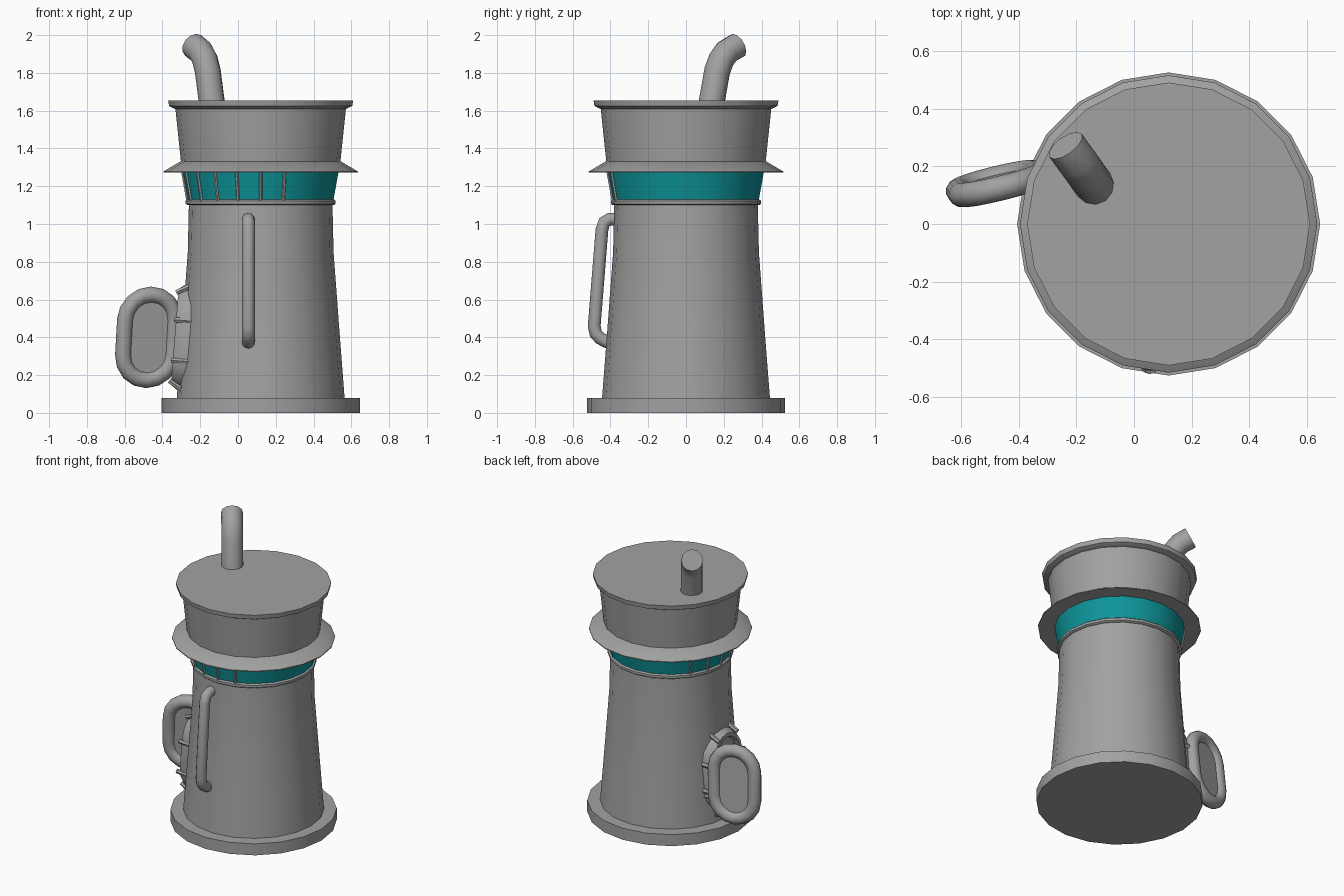
import bpy, bmesh, math
from mathutils import Vector

if "Cube" in bpy.data.objects:
    bpy.data.objects.remove(bpy.data.objects["Cube"])

CX = 0.12   # axis of the round body
SIDES = 20


def material(name, col):
    m = bpy.data.materials.new(name)
    m.diffuse_color = (*col, 1)
    m.use_nodes = True
    m.node_tree.nodes["Principled BSDF"].inputs["Base Color"].default_value = m.diffuse_color
    return m


GREY = material("grey metal", (0.36, 0.36, 0.36))
TEAL = material("teal glass", (0.004, 0.30, 0.32))


def finish(name, mesh, mat, angle=40):
    ob = bpy.data.objects.new(name, mesh)
    bpy.context.collection.objects.link(ob)
    mesh.materials.clear()
    mesh.materials.append(mat)
    bpy.ops.object.select_all(action='DESELECT')
    ob.select_set(True)
    bpy.context.view_layer.objects.active = ob
    bpy.ops.object.shade_smooth_by_angle(angle=math.radians(angle))
    return ob


def loft(name, rings, mat):
    """Skin closed rings of points and cap both ends."""
    bm = bmesh.new()
    vs = [[bm.verts.new(p) for p in r] for r in rings]
    n = len(vs[0])
    for a, b in zip(vs, vs[1:]):
        for i in range(n):
            j = (i + 1) % n
            bm.faces.new((a[i], a[j], b[j], b[i]))
    bm.faces.new(vs[0])
    bm.faces.new(vs[-1])
    bmesh.ops.recalc_face_normals(bm, faces=bm.faces)
    me = bpy.data.meshes.new(name)
    bm.to_mesh(me)
    bm.free()
    return finish(name, me, mat)


def lathe(name, profile, mat):
    ts = [2 * math.pi * i / SIDES for i in range(SIDES)]
    return loft(name, [[(CX + r * math.cos(t), r * math.sin(t), z) for t in ts]
                       for r, z in profile], mat)


def tube(name, pts, radius, cyclic=False, res=4):
    cu = bpy.data.curves.new(name, 'CURVE')
    cu.dimensions = '3D'
    cu.bevel_depth = radius
    cu.bevel_resolution = res
    cu.use_fill_caps = True
    sp = cu.splines.new('POLY')
    sp.points.add(len(pts) - 1)
    for p, q in zip(sp.points, pts):
        p.co = (*q, 1)
    sp.use_cyclic_u = cyclic
    tmp = bpy.data.objects.new(name + "_curve", cu)
    bpy.context.collection.objects.link(tmp)
    dg = bpy.context.evaluated_depsgraph_get()
    me = bpy.data.meshes.new_from_object(tmp.evaluated_get(dg))
    bpy.data.objects.remove(tmp)
    return finish(name, me, GREY, 50)


def stadium(c, u, v, n, hw, hh, depth=0.0, steps=8):
    """Pill-shaped outline in the plane u, v."""
    pts = []
    for s in (1, -1):
        for i in range(steps + 1):
            t = math.pi * i / steps
            pts.append(c + u * (s * hw * math.cos(t))
                       + v * (s * (hh - hw + hw * math.sin(t))) + n * depth)
    return pts


# round body
lathe("base", [(0.525, 0), (0.525, 0.08)], GREY)
lathe("tower", [(0.445, 0.07), (0.418, 0.42), (0.386, 0.85), (0.38, 1.11)], GREY)
lathe("band_ring", [(0.37, 1.10), (0.388, 1.10), (0.397, 1.107), (0.397, 1.123),
                    (0.388, 1.13), (0.37, 1.13)], GREY)
lathe("window_band", [(0.385, 1.125), (0.412, 1.275)], TEAL)
lathe("flange", [(0.515, 1.272), (0.515, 1.278), (0.427, 1.33), (0.41, 1.33)], GREY)
lathe("upper_drum", [(0.42, 1.31), (0.453, 1.625)], GREY)
lathe("top_lip", [(0.455, 1.61), (0.485, 1.625), (0.49, 1.655)], GREY)

# window bars on the corners of the front-left half
for k in range(9):
    t = math.radians(144 + 18 * k)
    d = Vector((math.cos(t), math.sin(t), 0))
    o = Vector((CX, 0, 0))
    tube(f"window_bar_{k + 1}", [o + d * 0.386 + Vector((0, 0, 1.125)),
                                 o + d * 0.413 + Vector((0, 0, 1.275))], 0.009, res=1)

# bent pipe on top
tube("top_pipe", [(-0.133, 0.128, 1.60), (-0.16, 0.165, 1.81), (-0.175, 0.187, 1.87),
                  (-0.197, 0.217, 1.912), (-0.237, 0.272, 1.945)], 0.069)

# long grab handle on the front
tube("front_handle", [(0.055, y, z) for y, z in (
    (-0.36, 1.025), (-0.405, 1.025), (-0.432, 1.01), (-0.445, 0.97),
    (-0.486, 0.46), (-0.478, 0.42), (-0.455, 0.395), (-0.41, 0.372))], 0.034)

# hatch frame on the left wall
c = Vector((-0.30, 0, 0.40))
u = Vector((0, 1, 0))
v = Vector((0.08, 0, 1)).normalized()
n = Vector((-1, 0, 0.08)).normalized()
loft("hatch_frame", [stadium(c, u, v, n, w, h, d) for w, h, d in (
    (0.175, 0.28, -0.06), (0.175, 0.28, 0.0), (0.15, 0.255, 0.035),
    (0.125, 0.23, 0.035), (0.115, 0.22, 0.01))], GREY)

# clips around the hatch frame
for i, (a, b) in enumerate([(s * 0.165, z) for s in (1, -1) for z in (0.09, -0.125)]
                           + [(s * 0.10, z) for s in (1, -1) for z in (0.25, -0.25)]):
    p = c + u * a + v * b
    lean = v * (0.04 if b > 0.2 else -0.04 if b < -0.2 else 0)
    tube(f"hatch_clip_{i + 1}", [p - n * 0.05 + lean, p + n * 0.045 - lean * 0.4], 0.015, res=1)

# open hatch door with a thick rim
c = Vector((-0.473, 0.14, 0.40))
u = Vector((0.97, 0.24, 0)).normalized()
v = Vector((0.055, -0.07, 1)).normalized()
n = u.cross(v).normalized()
tube("door_rim", stadium(c, u, v, n, 0.135, 0.227), 0.043, cyclic=True)
loft("door_panel", [stadium(c, u, v, n, 0.125, 0.217, d) for d in (-0.015, 0.015)], GREY)

# hinges joining the door to the frame
for i, z in enumerate((0.31, 0.49)):
    tube(f"door_hinge_{i + 1}", [(-0.25, 0.17, z), (-0.36, 0.175, z)], 0.018, res=1)
